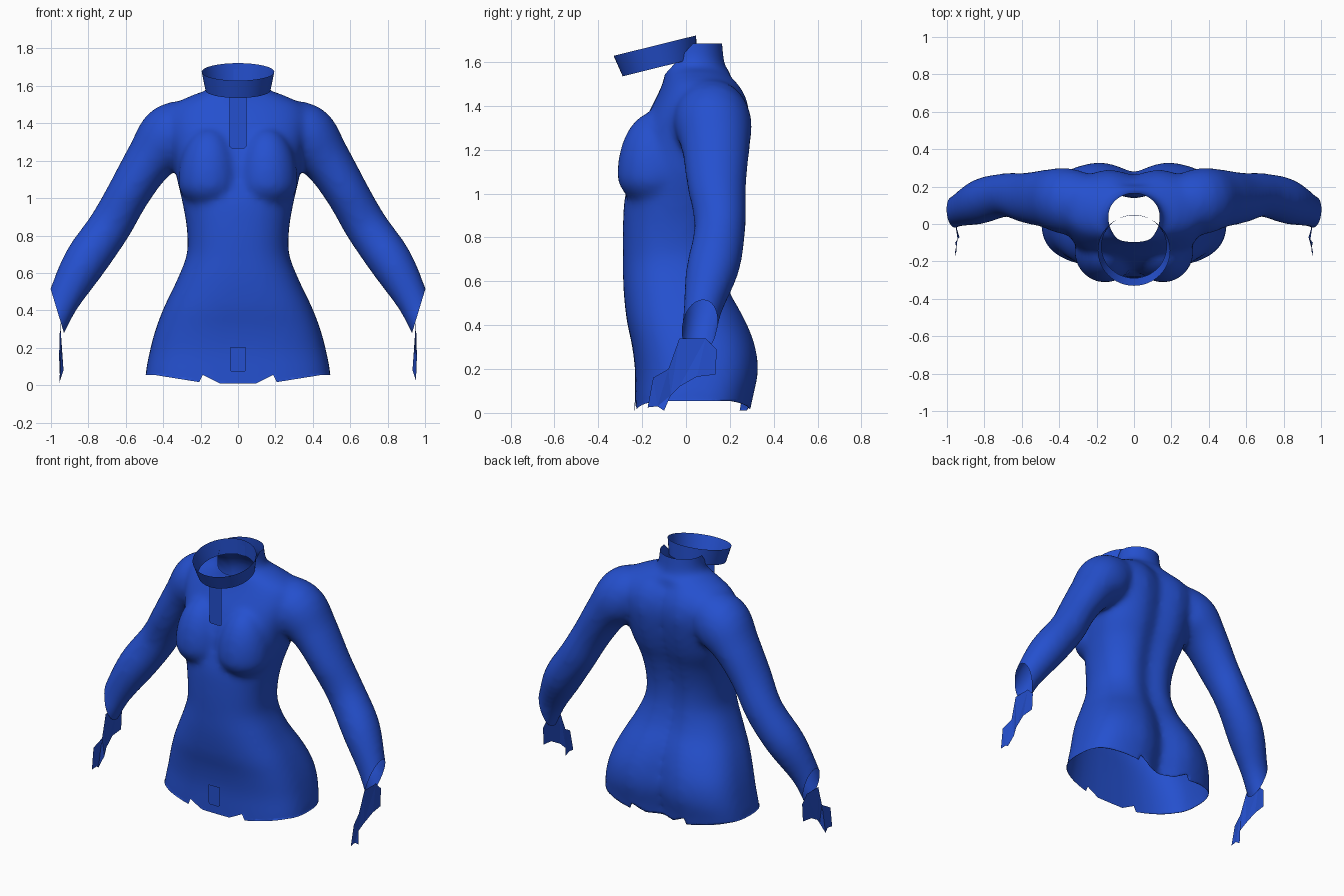
import bpy, bmesh
from math import sin, cos, pi, exp, copysign
from mathutils import Vector

if "Cube" in bpy.data.objects:
    bpy.data.objects.remove(bpy.data.objects["Cube"])

blue = bpy.data.materials.new("royal_blue")
blue.use_nodes = True
blue.diffuse_color = (0.018, 0.08, 0.62, 1)
blue.node_tree.nodes["Principled BSDF"].inputs["Base Color"].default_value = blue.diffuse_color


def add_object(name, bm, smooth=True):
    mesh = bpy.data.meshes.new(name)
    bm.to_mesh(mesh)
    bm.free()
    ob = bpy.data.objects.new(name, mesh)
    bpy.context.collection.objects.link(ob)
    mesh.materials.append(blue)
    for face in mesh.polygons:
        face.use_smooth = smooth
    return ob


def spline(rows, steps=4):
    """Smoothly interpolate rows of section values."""
    out = []
    for i in range(len(rows) - 1):
        a, b, c, d = (rows[max(0, min(len(rows) - 1, i + k))] for k in (-1, 0, 1, 2))
        for s in range(steps):
            t = s / steps
            out.append([q + t / 2 * (r - p + t * (2 * p - 5 * q + 4 * r - u + t * (3 * (q - r) + u - p)))
                        for p, q, r, u in zip(a, b, c, d)])
    return out + [list(rows[-1])]


def loft(bm, rings, capped=True):
    """Bridge closed rings of points into a tube."""
    loops = [[bm.verts.new(p) for p in ring] for ring in rings]
    n = len(loops[0])
    for low, high in zip(loops, loops[1:]):
        for i in range(n):
            j = (i + 1) % n
            bm.faces.new((low[i], low[j], high[j], high[i]))
    if capped:
        bm.faces.new(loops[0][::-1])
        bm.faces.new(loops[-1])


ANGLES = [2 * pi * i / 48 for i in range(48)]

# Torso sections: height, half width, front y, back y, roundness
TORSO = [
    (-.12, .497, -.238, .28, .7), (.05, .495, -.234, .31, .7), (.18, .472, -.232, .338, .7),
    (.30, .44, -.245, .328, .7), (.42, .394, -.27, .283, .75), (.56, .327, -.285, .21, .82),
    (.70, .274, -.288, .177, .85), (.84, .274, -.288, .18, .85), (.98, .298, -.28, .212, .85),
    (1.1, .326, -.25, .255, .8), (1.22, .345, -.23, .285, .78), (1.34, .37, -.185, .3, .78),
    (1.43, .38, -.14, .287, .82), (1.5, .345, -.108, .25, .9), (1.555, .235, -.095, .2, 1),
    (1.6, .15, -.09, .175, 1), (1.8, .138, -.09, .157, 1),
]


def torso_ring(z, w, front, back, roundness):
    ring = []
    seat = max(0, min(1, (0.5 - z) / 0.2))
    for a in ANGLES:
        x = w * copysign(abs(cos(a)) ** roundness, cos(a))
        side = copysign(abs(sin(a)) ** roundness, sin(a))
        y = (front + back) / 2 + side * (back - front) / 2
        if side > 0 and z < 1.54:  # spine and seat groove
            y -= (0.04 + 0.025 * seat) * side * exp(-(x / (0.08 + 0.02 * seat)) ** 2)
        ring.append((x, y, z))
    return ring


# Arm sections: centre x, y, z, radius across, radius in depth
ARM = [
    (.16, .11, 1.41, .12, .13), (.345, .12, 1.335, .177, .178), (.47, .135, 1.205, .134, .155),
    (.582, .14, 1.03, .116, .134), (.685, .155, .85, .116, .117), (.82, .122, .655, .117, .122),
    (.93, .075, .46, .09, .088), (.985, .055, .33, .075, .082), (1.03, .05, .22, .07, .08),
]


def arm_rings(side):
    path = spline(ARM)
    rings = []
    for i, (x, y, z, r, depth) in enumerate(path):
        a, b = path[max(i - 1, 0)], path[min(i + 1, len(path) - 1)]
        along = Vector((b[0] - a[0], 0, b[2] - a[2])).normalized()
        across = Vector((-along.z, 0, along.x))
        ring = []
        for t in ANGLES:
            p = Vector((x, y + depth * sin(t), z)) + across * r * cos(t)
            ring.append((p.x * side, p.y, p.z))
        rings.append(ring)
    return rings


# Bodysuit: torso, arms and bust fused into one skin
bm = bmesh.new()
loft(bm, [torso_ring(*row) for row in spline(TORSO)])
for side in (-1, 1):
    loft(bm, arm_rings(side))
    bust = bmesh.ops.create_uvsphere(bm, u_segments=32, v_segments=20, radius=1)["verts"]
    for v in bust:  # long slope above, short curve below
        tall = 0.29 if v.co.z > 0 else 0.14
        v.co = (v.co.x * .165 + side * .155, v.co.y * .172 - .142, v.co.z * tall + 1.085)
bmesh.ops.recalc_face_normals(bm, faces=bm.faces[:])
suit = add_object("bodysuit", bm)
fuse = suit.modifiers.new("fuse", "REMESH")
fuse.mode = "VOXEL"
fuse.voxel_size = 0.018
relax = suit.modifiers.new("relax", "SMOOTH")
relax.factor = 0.5
relax.iterations = 12
graph = bpy.context.evaluated_depsgraph_get()
skin = bpy.data.meshes.new_from_object(suit.evaluated_get(graph))
suit.modifiers.clear()
suit.data = skin

# Open the neck, the sleeve ends and the hem
bm = bmesh.new()
bm.from_mesh(skin)
CUTS = [
    ((0, 0, 1.685), (0, 0, 1)), ((0, 0, 1.65), (0, -1.1, 1)), ((0, 0, .003), (0, 0, -1)),
    ((.94, 0, .31), (.96, 0, -.29)), ((-.94, 0, .31), (-.96, 0, -.29)),
]
for point, normal in CUTS:
    bmesh.ops.bisect_plane(bm, geom=bm.verts[:] + bm.edges[:] + bm.faces[:],
                           plane_co=point, plane_no=Vector(normal).normalized(), clear_outer=True)


def hem_height(x):
    x = abs(x)
    if x > 0.2:
        return 0.015 + 0.04 * min(1, (x - 0.2) / 0.25)
    return 0.01 + 0.05 * max(0, (x - 0.1) / 0.1)


for v in bm.verts:
    if abs(v.co.x) < 0.6:
        v.co.z = max(v.co.z, hem_height(v.co.x))
bmesh.ops.dissolve_degenerate(bm, dist=0.0005, edges=bm.edges[:])
bmesh.ops.recalc_face_normals(bm, faces=bm.faces[:])
bm.to_mesh(skin)
bm.free()
skin.materials.clear()
skin.materials.append(blue)
for face in skin.polygons:
    face.use_smooth = True


# Thin upright straps and tabs with clipped lower corners
def plate(name, half, y, low, high):
    clip = half / 4
    outline = [(clip - half, low), (half - clip, low), (half, low + clip),
               (half, high), (-half, high), (-half, low + clip)]
    bm = bmesh.new()
    bm.faces.new([bm.verts.new((x, y, z)) for x, z in outline])
    add_object(name, bm, False)


plate("chest_strap", 0.045, -0.235, 1.265, 1.555)
plate("crotch_tab", 0.043, -0.25, 0.07, 0.2)
plate("collar_tab", 0.025, 0.04, 1.62, 1.69)

# Tilted, flared collar band
tilt = Vector((0, 0.97, 0.24)).normalized()
bm = bmesh.new()
loft(bm, [[Vector((r * cos(a), y, z)) + tilt * r * sin(a) for a in ANGLES]
          for r, y, z in ((.174, -.12, 1.577), (.194, -.142, 1.675))], capped=False)
add_object("collar", bm)

# Torn hand pieces hanging from the inner sleeve ends: outline in y and z
HAND = [
    (-.03, .34), (.09, .34), (.14, .29), (.135, .175), (.05, .165), (-.03, .12),
    (-.07, .08), (-.1, .01), (-.13, .03), (-.175, .025), (-.15, .16), (-.08, .2),
]
for side, name in ((1, "left_hand_piece"), (-1, "right_hand_piece")):
    bm = bmesh.new()
    bm.faces.new([bm.verts.new((side * (0.945 + 0.012 * cos(40 * z)), y, z)) for y, z in HAND])
    bmesh.ops.triangulate(bm, faces=bm.faces[:])
    add_object(name, bm, False)
